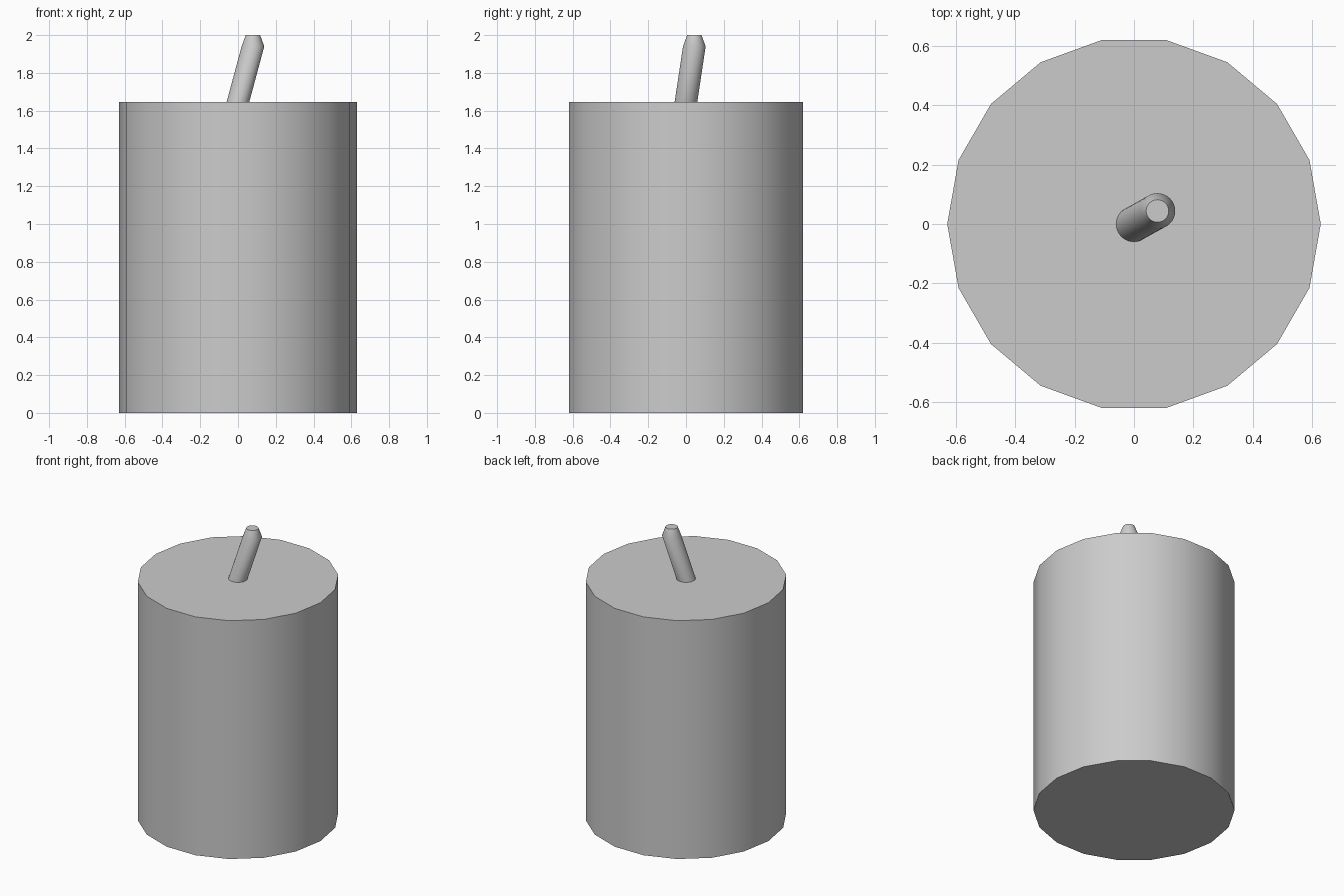
import bpy
import bmesh
from math import cos, sin, tau, radians

cube = bpy.data.objects.get("Cube")
if cube:
    bpy.data.objects.remove(cube, do_unlink=True)

# Single light grey material
grey = bpy.data.materials.new("light grey")
grey.use_nodes = True
colour = (0.6, 0.6, 0.6, 1)
grey.diffuse_color = colour
grey.node_tree.nodes["Principled BSDF"].inputs["Base Color"].default_value = colour


def loft(name, sides, rings):
    """Capped tube through level rings, each given as (x, y, z, radius)."""
    bm = bmesh.new()
    loops = []
    for x, y, z, r in rings:
        angles = [tau * i / sides for i in range(sides)]
        loops.append([bm.verts.new((x + r * cos(a), y + r * sin(a), z)) for a in angles])
    for low, high in zip(loops, loops[1:]):
        for i in range(sides):
            j = (i + 1) % sides
            bm.faces.new((low[i], low[j], high[j], high[i]))
    bm.faces.new(loops[0][::-1])
    bm.faces.new(loops[-1])
    mesh = bpy.data.meshes.new(name)
    bm.to_mesh(mesh)
    bm.free()
    mesh.materials.append(grey)
    obj = bpy.data.objects.new(name, mesh)
    bpy.context.collection.objects.link(obj)
    bpy.ops.object.select_all(action="DESELECT")
    obj.select_set(True)
    bpy.context.view_layer.objects.active = obj
    bpy.ops.object.shade_smooth_by_angle(angle=radians(40))
    return obj


# Eighteen-sided wax body
TOP = 1.647
loft("candle_body", 18, [(0, 0, 0, 0.63), (0, 0, TOP, 0.63)])

# Leaning wick with a tapered tip
loft("wick", 32, [(0, 0, TOP, 0.06), (0.079, 0.044, 1.94, 0.06), (0.079, 0.044, 2, 0.038)])
